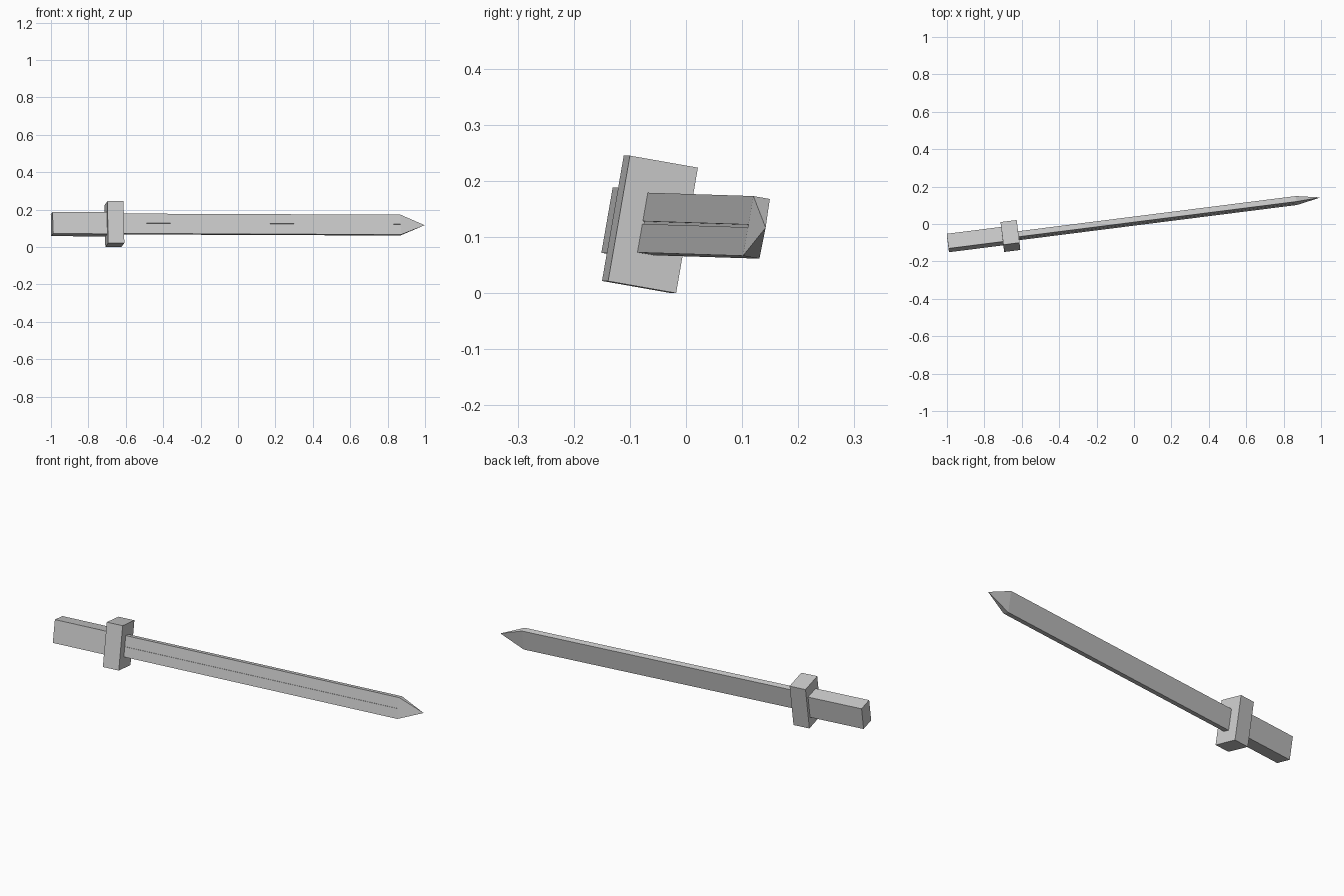
import bpy, bmesh
from math import radians
from mathutils import Matrix, Vector

if "Cube" in bpy.data.objects:
    bpy.data.objects.remove(bpy.data.objects["Cube"])

# The sword is modelled along x, then laid at a slight yaw, pitch and roll
POSE = (Matrix.Translation((0, 0.0155, 0.1205))
        @ Matrix.Rotation(radians(7.22), 4, 'Z')
        @ Matrix.Rotation(radians(0.23), 4, 'Y')
        @ Matrix.Rotation(radians(-9.9), 4, 'X'))


def finish(name, bm):
    bmesh.ops.recalc_face_normals(bm, faces=bm.faces)
    mesh = bpy.data.meshes.new(name)
    bm.to_mesh(mesh)
    bm.free()
    obj = bpy.data.objects.new(name, mesh)
    bpy.context.collection.objects.link(obj)
    obj.matrix_world = POSE


def block(name, x0, x1, y, depth, height):
    bm = bmesh.new()
    bmesh.ops.create_cube(bm, size=1)
    bmesh.ops.scale(bm, vec=(x1 - x0, depth, height), verts=bm.verts)
    bmesh.ops.translate(bm, vec=((x0 + x1) / 2, y, 0), verts=bm.verts)
    finish(name, bm)


# Grip and guard
block("grip", -1.002, -0.70, 0.009, 0.08, 0.118)
block("guard", -0.709, -0.622, 0.004, 0.124, 0.227)

# Blade: rectangular section with a hairline groove along the front face
T, H, G, D = 0.015, 0.054, 0.0025, 0.003
X0, X1, TIP = -0.63, 0.875, 1.006
section = [(-T, -H), (T, -H), (T, H), (-T, H),
           (-T, G), (-T + D, G), (-T + D, -G), (-T, -G)]
bm = bmesh.new()
base = bm.faces.new([bm.verts.new((X0, y, z)) for y, z in section])
ext = bmesh.ops.extrude_face_region(bm, geom=[base], use_keep_orig=True)
moved = [g for g in ext["geom"] if isinstance(g, bmesh.types.BMVert)]
bmesh.ops.translate(bm, vec=Vector((X1 - X0, 0, 0)), verts=moved)
finish("blade", bm)

# Pyramid point
bm = bmesh.new()
ring = [bm.verts.new((X1, y, z)) for y, z in section[:4]]
apex = bm.verts.new((TIP, 0, 0))
bm.faces.new(ring)
for i in range(4):
    bm.faces.new((ring[i], ring[(i + 1) % 4], apex))
finish("blade_tip", bm)
